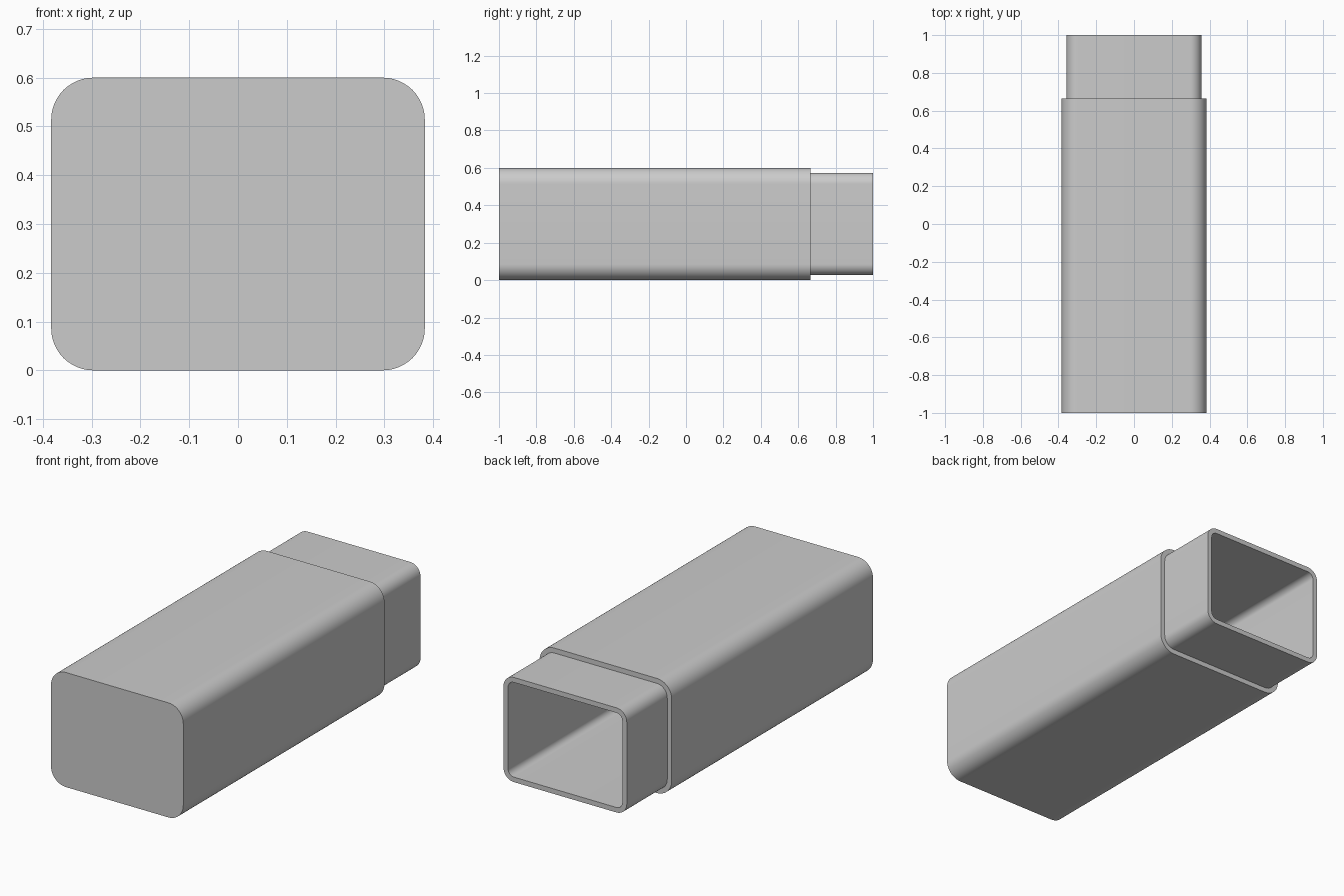
import bpy
import bmesh
from math import cos, sin, pi, radians

cube = bpy.data.objects.get("Cube")
if cube:
    bpy.data.objects.remove(cube, do_unlink=True)

grey = bpy.data.materials.new("plain_grey")
grey.use_nodes = True
colour = (0.6, 0.6, 0.6, 1)
grey.diffuse_color = colour
grey.node_tree.nodes["Principled BSDF"].inputs["Base Color"].default_value = colour

HALF_W, HALF_H, RADIUS = 0.383, 0.3, 0.086
STEP = 0.026      # wall inset at the shoulder and at the rim
SEGMENTS = 12     # per rounded corner


def ring(bm, y, inset):
    """Rounded rectangle across the tube, inset from the outer wall."""
    r = RADIUS - inset
    cx, cz = HALF_W - RADIUS, HALF_H - RADIUS
    verts = []
    for corner, (sx, sz) in enumerate([(1, 1), (-1, 1), (-1, -1), (1, -1)]):
        for i in range(SEGMENTS + 1):
            a = (corner + i / SEGMENTS) * pi / 2
            verts.append(bm.verts.new((sx * cx + r * cos(a), y,
                                       HALF_H + sz * cz + r * sin(a))))
    return verts


def bridge(bm, a, b):
    for i in range(len(a)):
        j = (i + 1) % len(a)
        bm.faces.new((a[i], a[j], b[j], b[i]))


# Closed front, outer wall, shoulder, neck, rim, then the hollow inside
bm = bmesh.new()
sections = [(-1, 0), (0.665, 0), (0.665, STEP), (1, STEP),
            (1, 2 * STEP), (-0.95, 2 * STEP)]
rings = [ring(bm, y, inset) for y, inset in sections]
for a, b in zip(rings, rings[1:]):
    bridge(bm, a, b)
bm.faces.new(rings[0])
bm.faces.new(rings[-1])
bmesh.ops.recalc_face_normals(bm, faces=bm.faces)

mesh = bpy.data.meshes.new("stepped_box_body")
bm.to_mesh(mesh)
bm.free()
mesh.materials.append(grey)
body = bpy.data.objects.new("stepped_box_body", mesh)
bpy.context.collection.objects.link(body)

# Smooth corners, crisp ends and shoulder
bpy.ops.object.select_all(action='DESELECT')
body.select_set(True)
bpy.context.view_layer.objects.active = body
bpy.ops.object.shade_smooth_by_angle(angle=radians(30))
